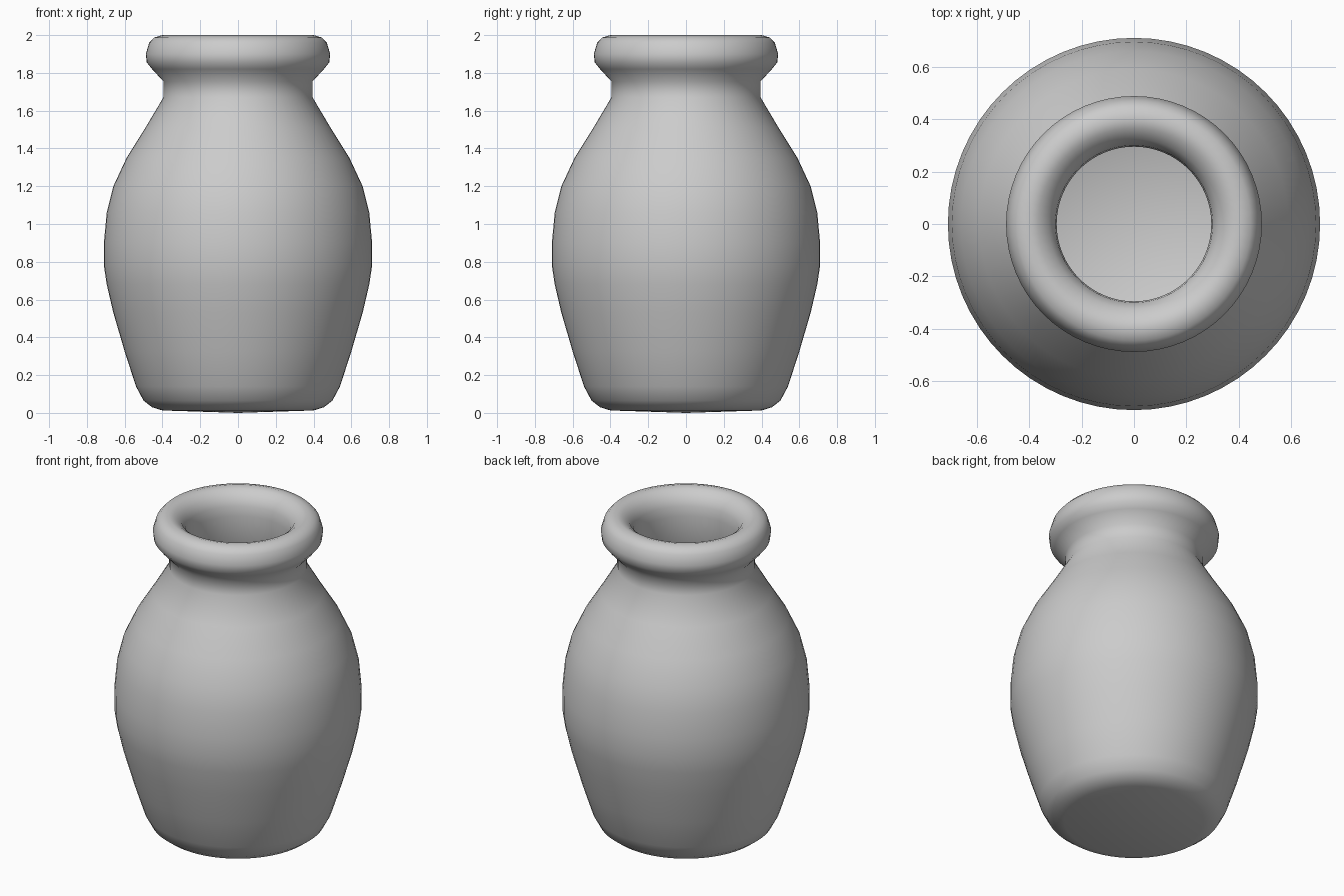
import bpy, bmesh, math

cube = bpy.data.objects.get("Cube")
if cube:
    bpy.data.objects.remove(cube, do_unlink=True)

SEGMENTS = 64

# Plain grey clay
clay = bpy.data.materials.new("grey_clay")
clay.use_nodes = True
colour = (0.6, 0.6, 0.6, 1)
clay.diffuse_color = colour
clay.node_tree.nodes["Principled BSDF"].inputs["Base Color"].default_value = colour

# Half section (radius, height): base, belly, neck and rolled rim
outside = [(0, 0), (0.40, 0.013), (0.455, 0.03), (0.5, 0.065), (0.54, 0.14),
           (0.6, 0.325), (0.66, 0.53), (0.695, 0.68), (0.71, 0.78),
           (0.71, 0.9), (0.695, 1.06), (0.66, 1.2), (0.59, 1.35),
           (0.49, 1.51), (0.395, 1.67), (0.395, 1.755), (0.455, 1.82),
           (0.483, 1.855), (0.488, 1.9), (0.47, 1.96), (0.445, 1.987),
           (0.40, 2)]
# Inner lip, hollow wall and floor
inside = [(0.365, 1.99), (0.325, 1.96), (0.3, 1.91), (0.295, 1.85),
          (0.295, 1.64), (0.4, 1.46), (0.5, 1.3), (0.57, 1.15), (0.61, 0.9),
          (0.61, 0.78), (0.56, 0.53), (0.5, 0.325), (0.44, 0.16),
          (0.38, 0.115), (0, 0.1)]

# Spin the section into the jar
bm = bmesh.new()
verts = [bm.verts.new((r, 0, z)) for r, z in outside + inside]
edges = [bm.edges.new(pair) for pair in zip(verts, verts[1:])]
bmesh.ops.spin(bm, geom=verts + edges, cent=(0, 0, 0), axis=(0, 0, 1),
               angle=math.tau, steps=SEGMENTS, use_merge=False)
bmesh.ops.remove_doubles(bm, verts=bm.verts, dist=0.0005)
bmesh.ops.recalc_face_normals(bm, faces=bm.faces)
mesh = bpy.data.meshes.new("jar")
bm.to_mesh(mesh)
bm.free()
mesh.materials.append(clay)
jar = bpy.data.objects.new("jar", mesh)
bpy.context.collection.objects.link(jar)

# Smooth shading
for face in mesh.polygons:
    face.use_smooth = True
